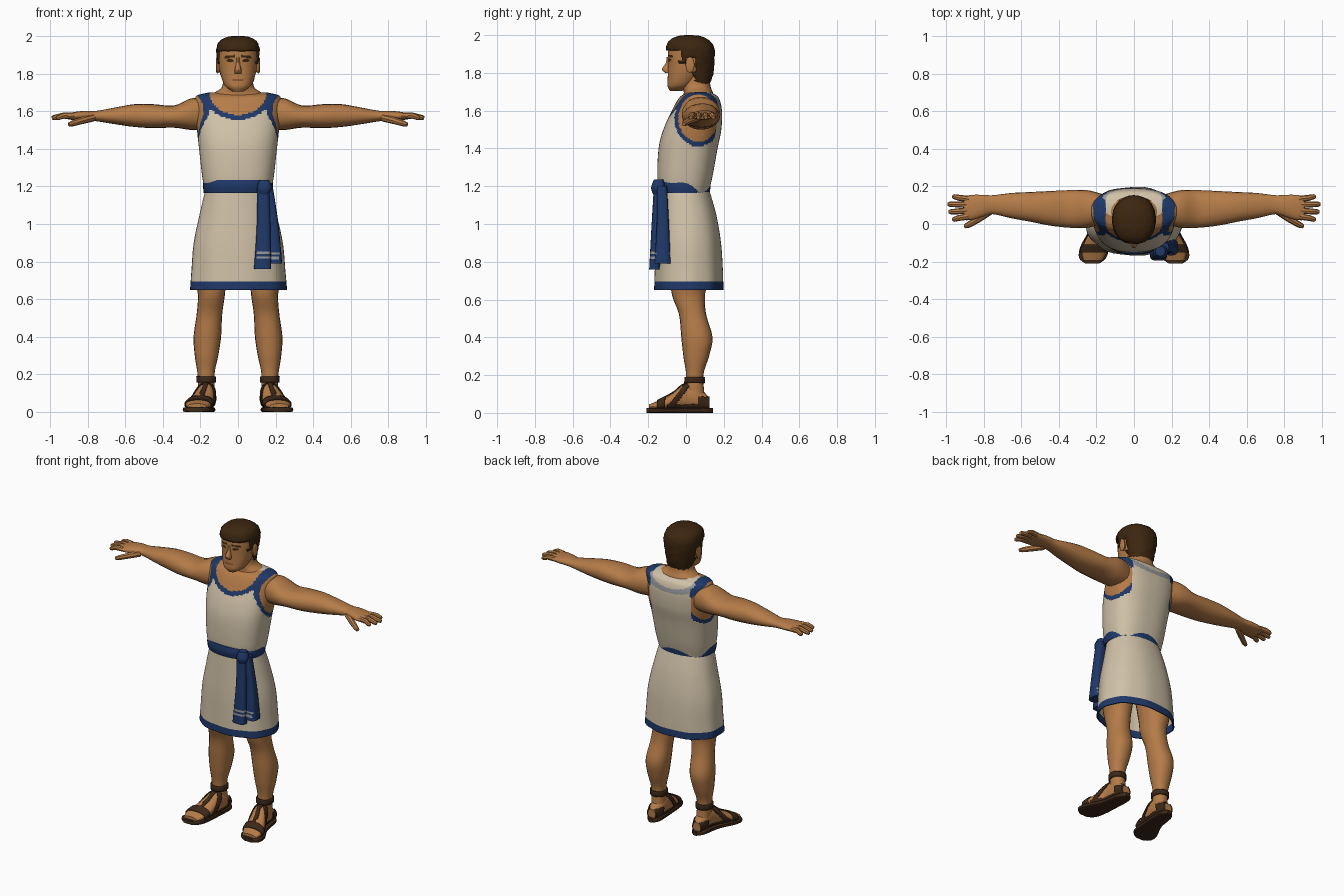
import bpy, bmesh, math, random
from mathutils import Vector

random.seed(4)
cube = bpy.data.objects.get("Cube")
if cube:
    bpy.data.objects.remove(cube, do_unlink=True)


def material(name, *rgb):
    mat = bpy.data.materials.new(name)
    mat.use_nodes = True
    colour = (*rgb, 1)
    mat.diffuse_color = colour
    mat.node_tree.nodes["Principled BSDF"].inputs["Base Color"].default_value = colour
    return mat


skin = material("tan skin", .46, .2, .065)
lips = material("dark skin", .25, .09, .035)
cloth = material("cream cloth", .63, .535, .39)
navy = material("navy trim", .014, .04, .14)
grey = material("faded trim", .3, .31, .32)
brown = material("dark brown hair", .045, .019, .005)
leather = material("sandal leather", .045, .021, .009)

PLACE = {
    "z": lambda t, a, b: (a, b, t),
    "x": lambda t, a, b: (t, a, b),
    "y": lambda t, a, b: (a, t, b),
}


def resample(rows, steps):
    """Smooth curve through the cross-section rows."""
    last = len(rows) - 1
    result = []
    for k in range(steps + 1):
        i = min(k * last // steps, last - 1)
        u = k * last / steps - i
        quad = [rows[max(0, min(last, i + d))] for d in (-1, 0, 1, 2)]
        result.append([
            q + u * (r - p + u * (2 * p - 5 * q + 4 * r - s + u * (3 * (q - r) + s - p))) / 2
            for p, q, r, s in zip(*quad)])
    return result


def finish(name, mesh, mats):
    for mat in mats:
        mesh.materials.append(mat)
    obj = bpy.data.objects.new(name, mesh)
    bpy.context.collection.objects.link(obj)
    bpy.ops.object.select_all(action="DESELECT")
    obj.select_set(True)
    bpy.context.view_layer.objects.active = obj
    bpy.ops.object.shade_smooth_by_angle(angle=math.radians(40))
    return obj


def loft(name, rows, mat, axis="z", segs=24, steps=24, power=2.2, side=1,
         grow=0, rough=0, ripple=0, rule=None, keep=None, thick=0, caps=True):
    """Skin rows of (position, low a, high a, low b, high b) along an axis."""
    bm = bmesh.new()
    rings = []
    rows = resample(rows, steps)
    for k, (t, a0, a1, b0, b1) in enumerate(rows):
        ring = []
        for j in range(segs):
            ang = math.tau * j / segs
            c, s = math.cos(ang), math.sin(ang)
            fold = 1 + ripple * k / steps * math.cos(9 * ang)
            ca = math.copysign(abs(c) ** (2 / power), c) * fold
            sb = math.copysign(abs(s) ** (2 / power), s) * fold
            a = (a0 + a1) / 2 + ca * ((a1 - a0) / 2 + grow) + random.uniform(-rough, rough)
            b = (b0 + b1) / 2 + sb * ((b1 - b0) / 2 + grow) + random.uniform(-rough, rough)
            ring.append(bm.verts.new(PLACE[axis](t, a, b)))
        rings.append(ring)
    for low, high in zip(rings, rings[1:]):
        for j in range(segs):
            n = (j + 1) % segs
            bm.faces.new((low[j], low[n], high[n], high[j]))
    if caps:
        bm.faces.new(rings[0])
        bm.faces.new(rings[-1])
    mats = [mat]
    if keep:
        gone = [f for f in bm.faces if not keep(f.calc_center_median())]
        bmesh.ops.delete(bm, geom=gone, context="FACES")
    if rule:
        for f in bm.faces:
            choice = rule(f.calc_center_median()) or mat
            if choice not in mats:
                mats.append(choice)
            f.material_index = mats.index(choice)
    for v in bm.verts:
        v.co.x *= side
    bmesh.ops.recalc_face_normals(bm, faces=bm.faces)
    mesh = bpy.data.meshes.new(name)
    bm.to_mesh(mesh)
    bm.free()
    obj = finish(name, mesh, mats)
    if thick:
        solid = obj.modifiers.new("thickness", "SOLIDIFY")
        solid.thickness = thick
    return obj


def digit(name, points, radius, side):
    """Finger or thumb as a tapered bevelled curve."""
    curve = bpy.data.curves.new(name, "CURVE")
    curve.dimensions = "3D"
    curve.bevel_depth, curve.bevel_resolution = radius, 2
    curve.use_fill_caps = True
    spline = curve.splines.new("POLY")
    spline.points.add(len(points) - 1)
    for i, (x, y, z) in enumerate(points):
        spline.points[i].co = (x * side, y, z, 1)
        spline.points[i].radius = 1 - .45 * (i / (len(points) - 1)) ** 2
    temp = bpy.data.objects.new(name, curve)
    mesh = bpy.data.meshes.new_from_object(temp)
    bpy.data.objects.remove(temp)
    finish(name, mesh, [skin])


def sym(*rows):
    return [(z, -half, half, y0, y1) for z, half, y0, y1 in rows]


# Tunic top with painted neckline and armholes
def tunic_colour(p):
    arm = math.hypot((p.y - .065) / .105, (p.z - 1.56) / .125)
    if abs(p.x) > .15 and arm < 1.2:
        return skin if arm < 1 else navy
    front = p.y < .06
    neck = math.hypot(p.x / .15, (1.695 - p.z) / (.115 if front else .06))
    if front and neck < 1.22:
        return skin if neck < 1 else navy
    if not front and 1 < neck < 1.5:
        return grey


loft("tunic_top", sym((1.17, .175, -.14, .12), (1.25, .19, -.152, .14), (1.4, .207, -.145, .167),
                      (1.5, .218, -.12, .187), (1.6, .225, -.075, .19), (1.66, .228, -.042, .177),
                      (1.685, .215, -.015, .155), (1.7, .15, .03, .12)),
     cloth, segs=112, steps=84, power=2.5, rule=tunic_colour)

# Skirt, belt and sash
loft("tunic_skirt", sym((1.19, .172, -.14, .12), (1.05, .205, -.15, .16), (.9, .237, -.16, .185),
                        (.75, .25, -.165, .195), (.65, .258, -.168, .197)),
     cloth, segs=54, steps=44, ripple=.012, thick=.008, caps=False,
     rule=lambda p: navy if p.z < .7 else None)
loft("belt", sym((1.165, .182, -.155, .125), (1.2, .186, -.163, .13), (1.235, .184, -.158, .13)),
     navy, segs=40, steps=6)


def sash_colour(p):
    return grey if .8 < p.z < .85 and .1 < p.x < .22 and int(p.z * 80) % 2 else None


loft("sash_front_tail", [(1.2, .1, .165, -.17, -.12), (1.0, .1, .172, -.182, -.12), (.76, .085, .175, -.195, -.14)],
     navy, power=3, steps=40, rule=sash_colour)
loft("sash_rear_tail", [(1.2, .13, .185, -.155, -.1), (1.0, .15, .215, -.155, -.09), (.79, .16, .235, -.167, -.08)],
     navy, power=3, steps=40, rule=sash_colour)
loft("sash_knot", [(1.15, .115, .16, -.17, -.12), (1.19, .1, .18, -.185, -.11), (1.235, .115, .165, -.17, -.12)],
     navy, steps=8)

# Neck, head and nose
loft("neck", sym((1.63, .17, -.035, .16), (1.69, .135, -.012, .145), (1.73, .085, -.02, .13), (1.81, .076, -.02, .12)),
     skin, steps=16)


def face_colour(p):
    if p.y > -.03:
        return None
    x = abs(p.x)
    if .018 < x < .07 and abs(p.z - 1.89 - .1 * (.04 - x)) < .006:
        return brown
    if math.hypot((x - .042) / .018, (p.z - 1.867) / .008) < 1:
        return brown
    if x < .03 and abs(p.z - 1.765) < .004:
        return lips


loft("head", sym((1.705, .03, -.085, -.02), (1.73, .065, -.098, .03), (1.77, .085, -.097, .07),
                 (1.83, .1, -.095, .12), (1.9, .105, -.095, .135), (1.95, .1, -.085, .13), (1.98, .06, -.04, .08)),
     skin, segs=96, steps=84, rule=face_colour)
loft("nose", sym((1.885, .01, -.102, -.07), (1.85, .011, -.108, -.07), (1.82, .018, -.128, -.07), (1.8, .02, -.11, -.07)),
     skin, segs=12, steps=9)


# Hair cap with sideburns and a low nape
def hair_area(p):
    if p.y < -.03:
        return p.z > 1.915 + .12 * abs(abs(p.x) - .05)
    if p.y < -.002:
        return p.z > 1.845
    return p.z > (1.885 if p.y < .045 else 1.74)


loft("hair", sym((1.74, .075, .02, .125), (1.8, .095, -.08, .145), (1.87, .111, -.1, .151),
                 (1.93, .115, -.106, .15), (1.97, .1, -.09, .125), (1.994, .06, -.045, .08), (2.0, .015, .0, .03)),
     brown, segs=36, steps=28, rough=.0025, keep=hair_area, thick=.012)

# Cross-sections shared by limbs and sandal straps
ARM = [(.17, .0, .16, 1.5, 1.67), (.25, -.02, .18, 1.5, 1.668), (.34, -.02, .18, 1.512, 1.63),
       (.45, -.008, .175, 1.51, 1.637), (.55, .012, .17, 1.516, 1.637), (.65, .03, .165, 1.53, 1.62),
       (.75, .052, .153, 1.546, 1.602), (.8, .04, .155, 1.55, 1.602), (.86, .022, .155, 1.552, 1.597),
       (.905, .02, .148, 1.556, 1.588)]
LEG = [(.95, .02, .2, -.1, .13), (.72, .06, .225, -.085, .12), (.62, .07, .213, -.073, .1),
       (.52, .084, .22, -.037, .107), (.4, .09, .236, -.025, .14), (.3, .105, .23, -.014, .122),
       (.2, .125, .215, .0, .092), (.08, .122, .21, -.01, .1)]
FOOT = [(.125, .14, .195, .02, .08), (.06, .12, .212, .02, .14), (-.01, .122, .222, .015, .15),
        (-.07, .13, .25, .015, .105), (-.14, .142, .278, .015, .068), (-.195, .17, .268, .015, .045)]
SOLE = [(.142, .15, .18), (.1, .122, .212), (-.02, .125, .235), (-.12, .132, .285), (-.18, .148, .292), (-.21, .185, .26)]


def strap_area(p):
    middle = .17 - .2 * p.y
    toe = abs(p.y + .13) < .02
    instep = abs(p.y + .1 - .7 * p.z) < .016
    tongue = abs(p.x - middle) < .012 and -.13 < p.y < 0
    heel = p.y > .065 and p.z < .085
    rim = p.z < .04 and p.y > -.1
    return toe or instep or tongue or heel or rim


# Paired arms, hands, ears, legs and sandals
for side, word in ((1, "left"), (-1, "right")):
    loft(word + "_arm", ARM, skin, axis="x", segs=20, steps=36, side=side)
    for i, reach in enumerate((.965, .985, .99, .965)):
        base = .04 + .031 * i
        tip = .025 + .04 * i
        digit(f"{word}_finger_{i + 1}",
              [(.88, base, 1.575), (.93, (base + tip) / 2, 1.576), (reach - .01, tip, 1.566), (reach, tip, 1.563)],
              .017, side)
    digit(word + "_thumb", [(.77, .065, 1.565), (.83, .025, 1.55), (.88, -.005, 1.535), (.9, -.013, 1.528)], .02, side)
    loft(word + "_ear", [(.095, .005, .035, 1.81, 1.86), (.112, -.002, .045, 1.8, 1.885), (.118, .008, .04, 1.82, 1.875)],
         skin, axis="x", segs=12, steps=6, side=side)
    loft(word + "_leg", LEG, skin, segs=20, steps=36, side=side)
    loft(word + "_foot", FOOT, skin, axis="y", segs=20, steps=20, side=side)
    loft(word + "_sandal_straps", FOOT, leather, axis="y", segs=56, steps=56, side=side,
         grow=.007, keep=strap_area, thick=.006, caps=False)
    loft(word + "_ankle_cuff", LEG, leather, segs=28, steps=84, side=side, grow=.008,
         keep=lambda p: .155 < p.z < .195, thick=.008, caps=False)
    loft(word + "_sole", [(y, x0, x1, 0, .026) for y, x0, x1 in SOLE], leather,
         axis="y", segs=20, steps=20, power=5, side=side)
